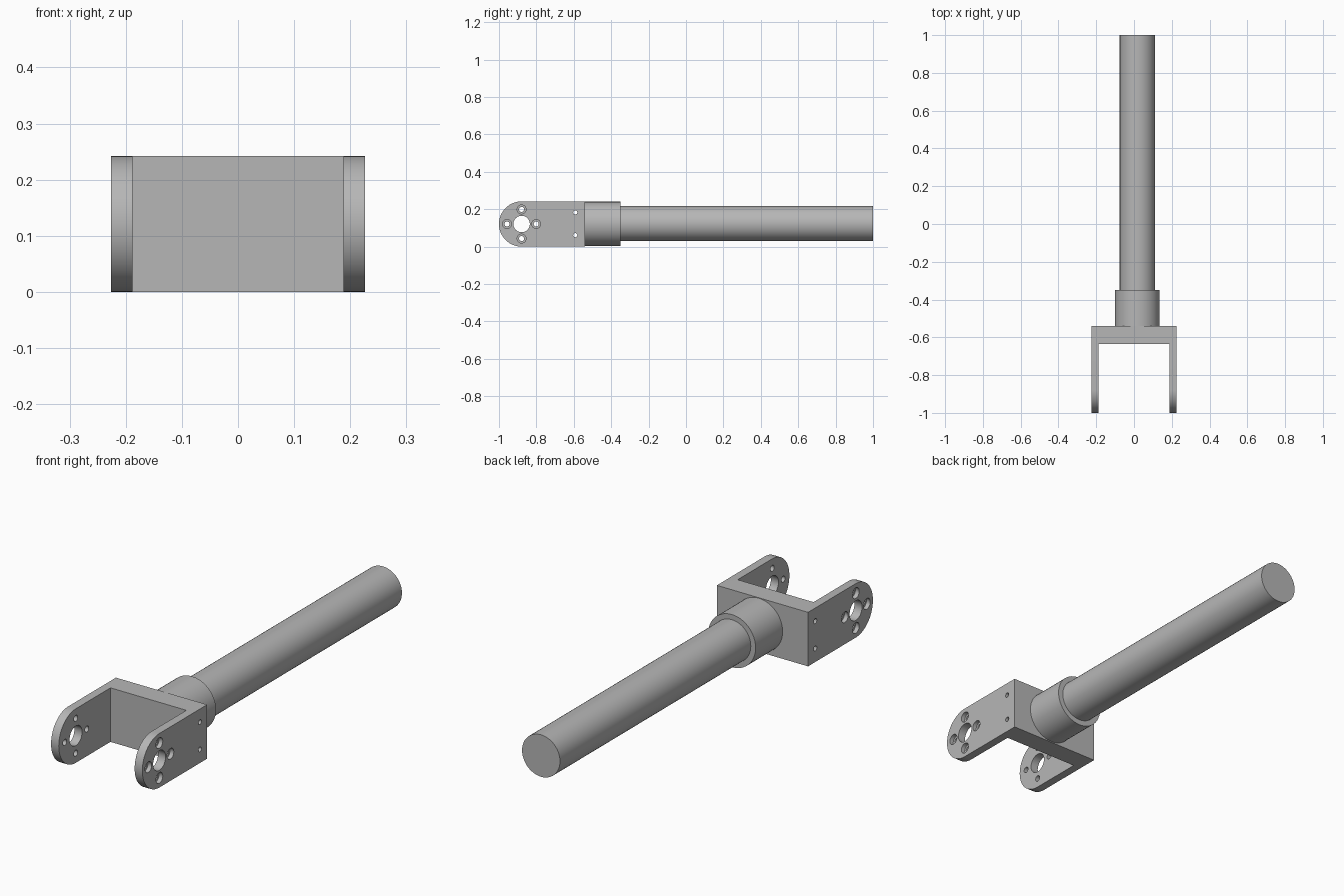
import bpy
import bmesh
from math import pi, sin, cos, radians
from mathutils import Matrix, Vector

default = bpy.data.objects.get("Cube")
if default:
    bpy.data.objects.remove(default, do_unlink=True)

grey = bpy.data.materials.new("machined_grey")
grey.use_nodes = True
colour = (0.47, 0.47, 0.47, 1)
grey.diffuse_color = colour
grey.node_tree.nodes["Principled BSDF"].inputs["Base Color"].default_value = colour

HALF_W = 0.226       # half width of the fork
ARM = 0.038          # arm thickness
R = 0.121            # arm end radius, also half the fork height
PIVOT_Y = -1 + R
BACK_Y, WEB_Y = -0.541, -0.634
SHAFT_X = 0.018      # the shaft sits slightly off centre


def finish(bm, name):
    bmesh.ops.recalc_face_normals(bm, faces=bm.faces)
    mesh = bpy.data.meshes.new(name)
    bm.to_mesh(mesh)
    bm.free()
    mesh.materials.append(grey)
    obj = bpy.data.objects.new(name, mesh)
    bpy.context.collection.objects.link(obj)
    return obj


def cylinder(name, axis, start, end, radius, a, b, sides=48):
    """Cylinder along X (a, b = y, z) or along Y (a, b = x, z)."""
    mid = (start + end) / 2
    centre = (mid, a, b) if axis == 'X' else (a, mid, b)
    turn = Matrix.Rotation(pi / 2, 4, 'Y' if axis == 'X' else 'X')
    bm = bmesh.new()
    bmesh.ops.create_cone(bm, cap_ends=True, segments=sides, radius1=radius,
                          radius2=radius, depth=end - start,
                          matrix=Matrix.Translation(centre) @ turn)
    return finish(bm, name)


def prism(name, outline, direction):
    bm = bmesh.new()
    face = bm.faces.new([bm.verts.new(p) for p in outline])
    new = bmesh.ops.extrude_face_region(bm, geom=[face])["geom"]
    bmesh.ops.translate(bm, vec=Vector(direction),
                        verts=[v for v in new if isinstance(v, bmesh.types.BMVert)])
    return finish(bm, name)


def cut(obj, cutter):
    cutter.hide_render = True
    mod = obj.modifiers.new("cut", 'BOOLEAN')
    mod.operation = 'DIFFERENCE'
    mod.solver = 'EXACT'
    mod.object = cutter
    bpy.context.view_layer.objects.active = obj
    bpy.ops.object.modifier_apply(modifier=mod.name)
    bpy.data.objects.remove(cutter, do_unlink=True)


# Fork: rounded side profile, hollowed between the arms
arc = [(PIVOT_Y - R * sin(pi * i / 32), R + R * cos(pi * i / 32)) for i in range(33)]
side = [(BACK_Y, 2 * R)] + arc + [(BACK_Y, 0)]
fork = prism("fork_bracket", [(-HALF_W, y, z) for y, z in side], (2 * HALF_W, 0, 0))

inner = HALF_W - ARM
slot = [(-inner, -1.1, -0.1), (inner, -1.1, -0.1), (inner, WEB_Y, -0.1), (-inner, WEB_Y, -0.1)]
cut(fork, prism("slot_cutter", slot, (0, 0, 0.5)))

# Pivot bore through both arms
cut(fork, cylinder("bore_cutter", 'X', -0.3, 0.3, 0.044, PIVOT_Y, R))

# Ring of four screw holes, counterbored from the outer faces
for k in range(4):
    y = PIVOT_Y + 0.078 * cos(k * pi / 2)
    z = R + 0.078 * sin(k * pi / 2)
    cut(fork, cylinder("screw_cutter", 'X', -0.3, 0.3, 0.0135, y, z, 24))
    for s in (-1, 1):
        lo, hi = sorted((s * (HALF_W - 0.019), s * 0.3))
        cut(fork, cylinder("counterbore_cutter", 'X', lo, hi, 0.024, y, z, 24))

# Two small cross holes through the web
for z in (0.061, 0.183):
    cut(fork, cylinder("cross_hole_cutter", 'X', -0.3, 0.3, 0.011, -0.592, z, 20))

# Collar and shaft
collar = cylinder("collar", 'Y', BACK_Y, -0.35, 0.118, SHAFT_X, 0.122)
shaft = cylinder("shaft", 'Y', -0.35, 1.0, 0.094, SHAFT_X, 0.123)

# Smooth round walls, sharp rims
for obj in (fork, collar, shaft):
    bpy.ops.object.select_all(action='DESELECT')
    obj.select_set(True)
    bpy.context.view_layer.objects.active = obj
    bpy.ops.object.shade_smooth_by_angle(angle=radians(30))
